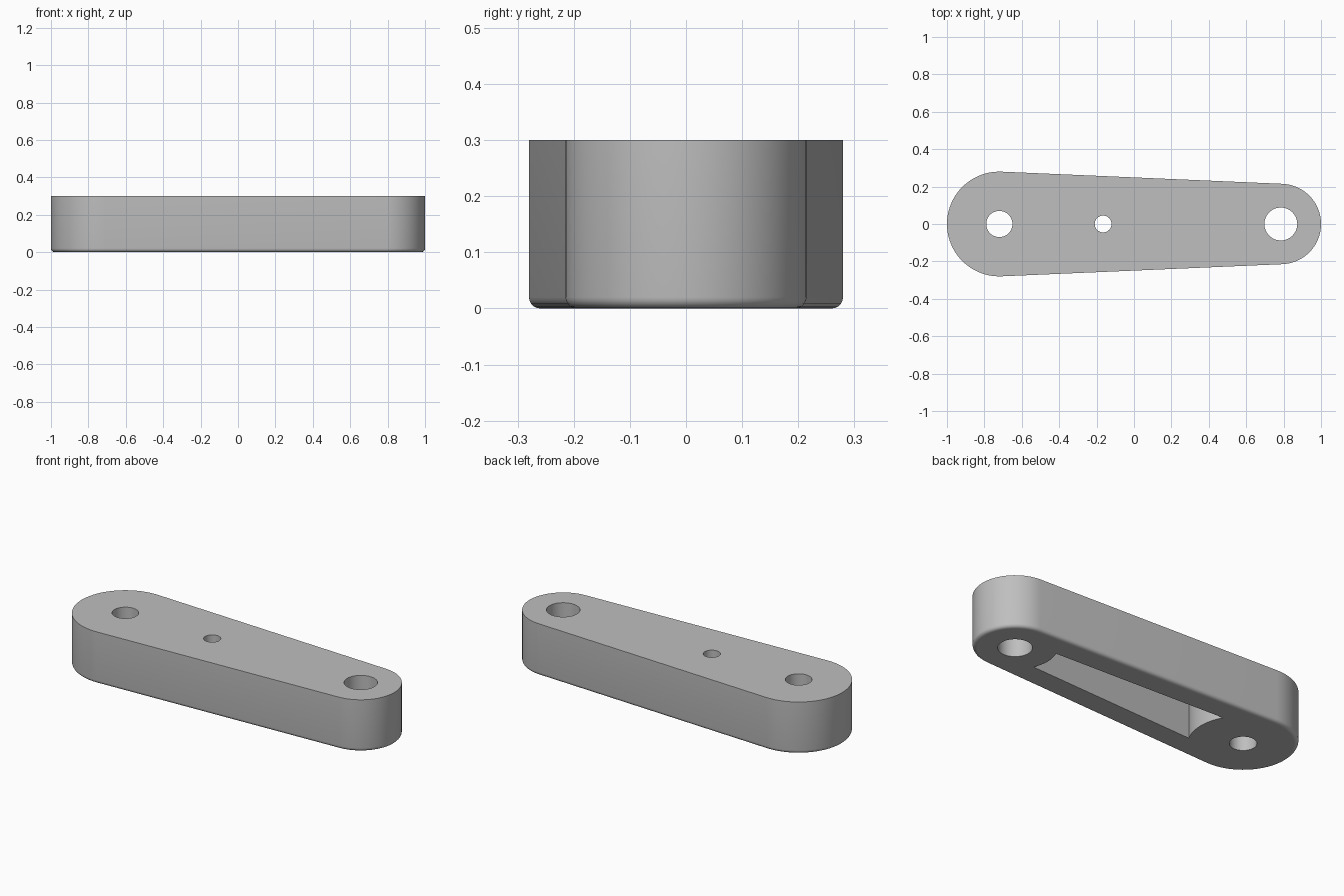
import bpy
import bmesh
from math import acos, cos, sin, pi, radians

cube = bpy.data.objects.get("Cube")
if cube:
    bpy.data.objects.remove(cube, do_unlink=True)

# Main dimensions: two round ends joined by tangent sides
HEIGHT = 0.30
BIG_X, BIG_R, BIG_HOLE = -0.72, 0.28, 0.07
SMALL_X, SMALL_R, SMALL_HOLE = 0.785, 0.215, 0.088
WALL, POCKET_TOP, FILLET = 0.135, 0.205, 0.02
PHI = acos((BIG_R - SMALL_R) / (SMALL_X - BIG_X))   # direction of the side's normal


def arc(cx, r, start, end, steps):
    return [(cx + r * cos(start + (end - start) * i / steps),
             r * sin(start + (end - start) * i / steps)) for i in range(steps + 1)]


def arm_outline(inset):
    return (arc(SMALL_X, SMALL_R - inset, -PHI, PHI, 40)
            + arc(BIG_X, BIG_R - inset, PHI, 2 * pi - PHI, 40))


def pocket_outline():
    # Follows the sides at wall distance and leaves a round boss at each end
    a = PHI - acos((BIG_R - WALL) / BIG_R)
    b = PHI + acos((SMALL_R - WALL) / SMALL_R)
    return arc(BIG_X, BIG_R, a, -a, 16) + arc(SMALL_X, SMALL_R, 2 * pi - b, b, 16)


def loft(name, layers):
    """Solid from counterclockwise outlines stacked upwards: (z, points)."""
    bm = bmesh.new()
    rings = [[bm.verts.new((x, y, z)) for x, y in pts] for z, pts in layers]
    for low, high in zip(rings, rings[1:]):
        for i in range(len(low)):
            j = (i + 1) % len(low)
            bm.faces.new((low[i], low[j], high[j], high[i]))
    bm.faces.new(rings[0][::-1])
    bm.faces.new(rings[-1])
    mesh = bpy.data.meshes.new(name)
    bm.to_mesh(mesh)
    bm.free()
    obj = bpy.data.objects.new(name, mesh)
    bpy.context.collection.objects.link(obj)
    return obj


def hole_cutter(name, x, r):
    pts = arc(x, r, 0, 2 * pi, 48)[:-1]
    return loft(name, [(-0.1, pts), (HEIGHT + 0.1, pts)])


# Arm body with a rounded bottom edge
layers = []
for i in range(6):
    t = i / 5 * pi / 2
    layers.append((FILLET * (1 - cos(t)), arm_outline(FILLET * (1 - sin(t)))))
layers.append((HEIGHT, arm_outline(0)))
arm = loft("link_arm", layers)

# Pivot holes, pin hole and underside pocket
pocket = pocket_outline()
cutters = [
    hole_cutter("big_end_hole_cutter", BIG_X, BIG_HOLE),
    hole_cutter("small_end_hole_cutter", SMALL_X, SMALL_HOLE),
    loft("pocket_cutter", [(-0.1, pocket), (POCKET_TOP, pocket)]),
    hole_cutter("pin_hole_cutter", -0.165, 0.045),
]
for cutter in cutters:
    cutter.hide_render = True
    mod = arm.modifiers.new(cutter.name, 'BOOLEAN')
    mod.operation = 'DIFFERENCE'
    mod.solver = 'EXACT'
    mod.object = cutter

# Bake the cuts, then drop the cutters
depsgraph = bpy.context.evaluated_depsgraph_get()
result = bpy.data.meshes.new_from_object(arm.evaluated_get(depsgraph))
arm.modifiers.clear()
arm.data = result
for cutter in cutters:
    bpy.data.objects.remove(cutter, do_unlink=True)

# Plain grey material
grey = bpy.data.materials.new("plain_grey")
grey.use_nodes = True
colour = (0.52, 0.52, 0.52, 1)
grey.diffuse_color = colour
grey.node_tree.nodes["Principled BSDF"].inputs["Base Color"].default_value = colour
result.materials.clear()
result.materials.append(grey)

# Smooth round walls, flat horizontal faces
for obj in bpy.context.selected_objects:
    obj.select_set(False)
arm.select_set(True)
bpy.context.view_layer.objects.active = arm
bpy.ops.object.shade_smooth_by_angle(angle=radians(30))
for poly in result.polygons:
    if abs(poly.normal.z) > 0.999:
        poly.use_smooth = False
